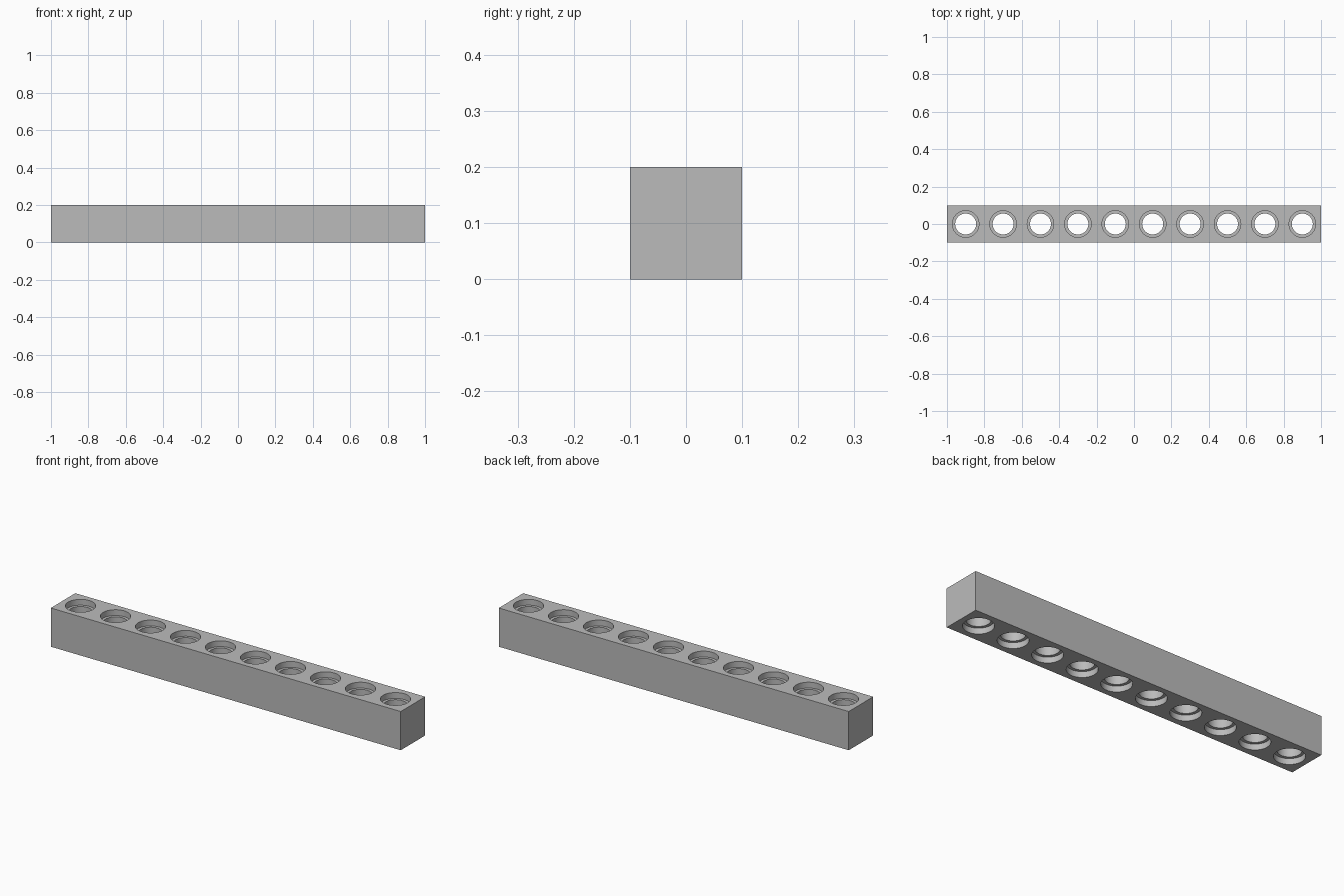
import bpy, bmesh, math
from mathutils import Matrix

cube = bpy.data.objects.get("Cube")
if cube:
    bpy.data.objects.remove(cube, do_unlink=True)

LENGTH, SIDE, HOLES = 2.0, 0.2, 10
BORE_R, RIM_R, RIM_DEPTH, SEGMENTS = 0.056, 0.071, 0.03, 48

grey = bpy.data.materials.new("grey")
grey.use_nodes = True
colour = (0.5, 0.5, 0.5, 1)
grey.diffuse_color = colour
grey.node_tree.nodes["Principled BSDF"].inputs["Base Color"].default_value = colour


def make_object(name, bm):
    bmesh.ops.recalc_face_normals(bm, faces=bm.faces)
    mesh = bpy.data.meshes.new(name)
    bm.to_mesh(mesh)
    bm.free()
    mesh.materials.append(grey)
    obj = bpy.data.objects.new(name, mesh)
    bpy.context.collection.objects.link(obj)
    return obj


# Square bar
bm = bmesh.new()
bmesh.ops.create_cube(bm, size=1, matrix=Matrix.Translation((0, 0, SIDE / 2))
                      @ Matrix.Diagonal((LENGTH, SIDE, SIDE, 1)))
beam = make_object("beam", bm)

# Stepped hole profile (radius, height), spun once per hole
over = 0.05
profile = [(0, -over), (RIM_R, -over), (RIM_R, RIM_DEPTH), (BORE_R, RIM_DEPTH),
           (BORE_R, SIDE - RIM_DEPTH), (RIM_R, SIDE - RIM_DEPTH),
           (RIM_R, SIDE + over), (0, SIDE + over)]
bm = bmesh.new()
pitch = LENGTH / HOLES
for i in range(HOLES):
    x = (i + 0.5) * pitch - LENGTH / 2
    verts = [bm.verts.new((x + r, 0, z)) for r, z in profile]
    edges = [bm.edges.new(pair) for pair in zip(verts, verts[1:])]
    bmesh.ops.spin(bm, geom=verts + edges, cent=(x, 0, 0), axis=(0, 0, 1),
                   angle=math.tau, steps=SEGMENTS, use_duplicate=False)
bmesh.ops.remove_doubles(bm, verts=bm.verts, dist=0.0005)
cutter = make_object("hole_cutter", bm)

# Cut the holes and drop the cutter
cut = beam.modifiers.new("holes", "BOOLEAN")
cut.operation = "DIFFERENCE"
cut.solver = "EXACT"
cut.object = cutter
bpy.context.view_layer.objects.active = beam
beam.select_set(True)
bpy.ops.object.modifier_apply(modifier=cut.name)
bpy.data.objects.remove(cutter, do_unlink=True)

# Smooth bores, crisp edges
bpy.ops.object.shade_smooth_by_angle(angle=math.radians(30))
